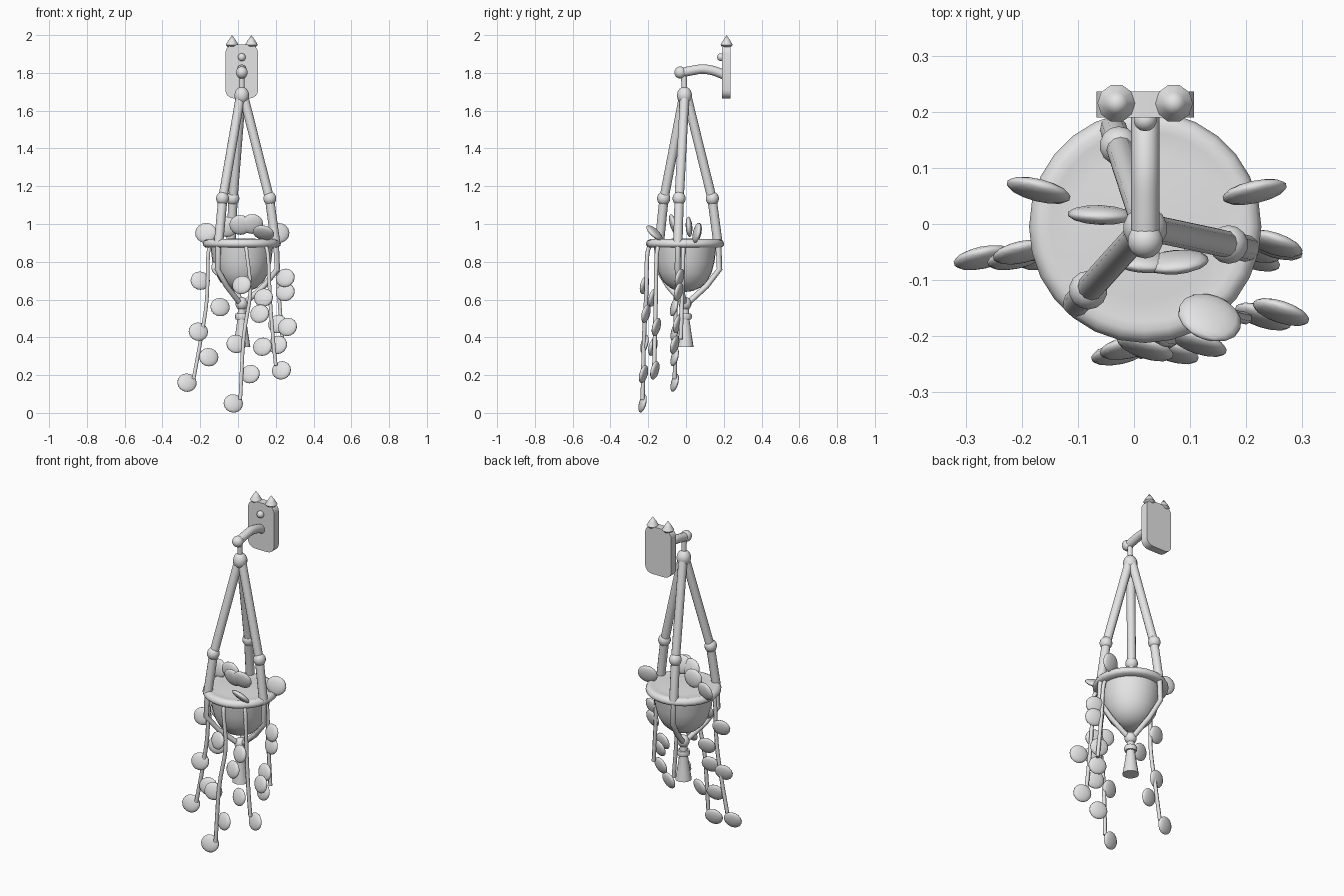
import bpy, bmesh, math
from mathutils import Vector, Matrix

if "Cube" in bpy.data.objects:
    bpy.data.objects.remove(bpy.data.objects["Cube"])

CX, CY = 0.02, -0.005          # hanging axis
grey = bpy.data.materials.new("plain grey")
grey.diffuse_color = (0.78, 0.78, 0.78, 1)
grey.use_nodes = True
grey.node_tree.nodes["Principled BSDF"].inputs["Base Color"].default_value = grey.diffuse_color


def finish(bm, name, smooth=40):
    bmesh.ops.recalc_face_normals(bm, faces=bm.faces)
    me = bpy.data.meshes.new(name)
    bm.to_mesh(me)
    bm.free()
    ob = bpy.data.objects.new(name, me)
    bpy.context.collection.objects.link(ob)
    me.materials.append(grey)
    if smooth:
        bpy.ops.object.select_all(action='DESELECT')
        ob.select_set(True)
        bpy.context.view_layer.objects.active = ob
        bpy.ops.object.shade_smooth_by_angle(angle=math.radians(smooth))
    return ob


def ellipsoid(name, loc, size, rot=(0, 0), seg=14, rings=9):
    bm = bmesh.new()
    m = (Matrix.Translation(loc) @ Matrix.Rotation(math.radians(rot[1]), 4, 'Z')
         @ Matrix.Rotation(math.radians(rot[0]), 4, 'X') @ Matrix.Diagonal((*size, 1)))
    bmesh.ops.create_uvsphere(bm, u_segments=seg, v_segments=rings, radius=1, matrix=m)
    return finish(bm, name, 60)


def lathe(name, profile, x=CX, y=CY, seg=24, smooth=40):
    bm = bmesh.new()
    vs = [bm.verts.new((r, 0, z)) for r, z in profile]
    es = [bm.edges.new(p) for p in zip(vs, vs[1:])]
    bmesh.ops.spin(bm, geom=vs + es, cent=(0, 0, 0), axis=(0, 0, 1),
                   angle=math.tau, steps=seg, use_duplicate=False)
    bmesh.ops.remove_doubles(bm, verts=bm.verts, dist=1e-5)
    bmesh.ops.translate(bm, verts=bm.verts, vec=(x, y, 0))
    return finish(bm, name, smooth)


def tube(name, pts, radius, seg=10, bend=False):
    pts = [Vector(p) for p in pts]
    if bend:                     # Catmull-Rom smoothing of the path
        ext = [2 * pts[0] - pts[1]] + pts + [2 * pts[-1] - pts[-2]]
        out = []
        for a, b, c, d in zip(ext, ext[1:], ext[2:], ext[3:]):
            for t in (0, .25, .5, .75):
                out.append(.5 * (2 * b + (c - a) * t + (2 * a - 5 * b + 4 * c - d) * t * t
                                 + (3 * b - a - 3 * c + d) * t ** 3))
        pts = out + [pts[-1]]
    bm = bmesh.new()
    rings = []
    for i, p in enumerate(pts):
        d = (pts[min(i + 1, len(pts) - 1)] - pts[max(i - 1, 0)]).normalized()
        ref = Vector((1, 0, 0)) if abs(d.x) < .8 else Vector((0, 1, 0))
        u = d.cross(ref).normalized()
        v = d.cross(u)
        rings.append([bm.verts.new(p + radius * (math.cos(math.tau * k / seg) * u
                                                + math.sin(math.tau * k / seg) * v))
                      for k in range(seg)])
    for a, b in zip(rings, rings[1:]):
        for k in range(seg):
            bm.faces.new((a[k], a[k - 1], b[k - 1], b[k]))
    bm.faces.new(rings[0])
    bm.faces.new(rings[-1])
    return finish(bm, name, 65)


# wall plate with rounded corners
bm = bmesh.new()
rc, hx, z0, z1 = 0.045, 0.087, 1.665, 1.95
ring = []
for cx, cz, a0 in ((hx - rc, z1 - rc, 0), (rc - hx, z1 - rc, 90),
                   (rc - hx, z0 + rc, 180), (hx - rc, z0 + rc, 270)):
    for k in range(5):
        a = math.radians(a0 + 22.5 * k)
        ring.append(bm.verts.new((CX + cx + rc * math.cos(a), 0.19, cz + rc * math.sin(a))))
face = bm.faces.new(ring)
ext = bmesh.ops.extrude_face_region(bm, geom=[face])
bmesh.ops.translate(bm, vec=(0, 0.046, 0),
                    verts=[g for g in ext["geom"] if isinstance(g, bmesh.types.BMVert)])
finish(bm, "wall_plate", 30)

# pointed finials, screw head, arm and hook
for s in (-1, 1):
    lathe("plate_finial", [(0, 1.935), (.022, 1.935), (.034, 1.948), (.02, 1.972), (0, 2.0)],
          CX + s * 0.051, 0.215, seg=10, smooth=60)
ellipsoid("screw_head", (CX, 0.185, 1.883), (.021, .02, .021))
tube("bracket_arm", [(CX, -.03, 1.8), (CX, .03, 1.812), (CX, .09, 1.82),
                     (CX, .15, 1.81), (CX, .2, 1.79)], 0.025, 12, bend=True)
ellipsoid("arm_end_ball", (CX, -.03, 1.802), (.032, .032, .032))
tube("hook_stem", [(CX, -.012, 1.8), (CX, -.008, 1.7)], 0.015)
ellipsoid("top_knot", (CX, CY - .003, 1.68), (.04, .04, .047))

# three cords with beads, wrapping under the pot
for ang in (108, 228, 348):
    c, s = math.cos(math.radians(ang)), math.sin(math.radians(ang))

    def at(r, z):
        return (CX + r * c, CY + r * s, z)
    tube("hanger_cord", [at(.012, 1.67), at(.15, 1.135), at(.183, .9)], 0.0245, 12)
    ellipsoid("cord_bead", at(.152, 1.135), (.035, .035, .037))
    tube("pot_cord", [at(.185, .92), at(.192, .76), at(.12, .672), at(.02, .585)], 0.015, 8)

# pot with rim and soil
lathe("pot", [(0, .64), (.04, .645), (.08, .662), (.115, .695), (.14, .74), (.156, .8),
              (.165, .875), (.195, .877), (.205, .886), (.207, .898), (.2, .912),
              (.185, .92), (.17, .917), (.13, .919), (.07, .922), (0, .924)], seg=28, smooth=65)

# bottom knot and tassel
ellipsoid("bottom_knot", (CX, CY, .578), (.034, .034, .036))
lathe("tassel_collar", [(0, .495), (.032, .495), (.037, .51), (.032, .525), (0, .525)], seg=16)
lathe("tassel", [(0, .555), (.02, .555), (.024, .49), (.034, .42), (.045, .35), (0, .35)], seg=16)

# trailing vines: path, then leaves along them
vines = [
    ([(-.14, -.045, .9), (-.158, -.05, .84), (-.165, -.055, .6), (-.195, -.055, .4),
      (-.235, -.06, .18)],
     [(-.09, -.05, .77), (-.20, -.05, .70), (-.095, -.063, .56), (-.21, -.06, .43),
      (-.155, -.06, .295), (-.27, -.06, .16)]),
    ([(.04, -.18, .9), (.047, -.205, .84), (.065, -.21, .64), (.03, -.222, .4),
      (.012, -.23, .07)],
     [(.02, -.22, .677), (.115, -.212, .525), (-.01, -.22, .365), (.065, -.225, .205),
      (-.025, -.23, .05)]),
    ([(.135, -.135, .9), (.158, -.155, .84), (.17, -.16, .6), (.185, -.165, .4),
      (.2, -.168, .25)],
     [(.135, -.175, .61), (.262, -.157, .455), (.13, -.175, .35), (.23, -.165, .225)]),
    ([(.18, -.015, .9), (.205, -.015, .84), (.215, -.02, .65), (.235, -.028, .39)],
     [(.25, -.035, .715), (.25, -.04, .64), (.21, -.045, .47), (.21, -.06, .36)]),
]
for path, leaves in vines:
    tube("vine_stem", path, 0.011, 6, bend=True)
    for x, y, z in leaves:
        ellipsoid("vine_leaf", (x, y, z), (.053, .0165, .05),
                  (-14, 12 if x < 0 else -18), seg=14, rings=8)

# crown leaves above the soil: place, tilt and turn
for loc, rot in [((-.17, .06, .953), (-12, -14)), ((.215, .057, .953), (-12, 12)),
                 ((-.06, .016, .985), (4, -2)), ((.012, -.065, .995), (15, -6)),
                 ((.075, -.068, 1.0), (15, 5)), ((.135, -.167, .953), (45, -20))]:
    ellipsoid("crown_leaf", loc, (.059, .0175, .054), rot, seg=14, rings=8)
